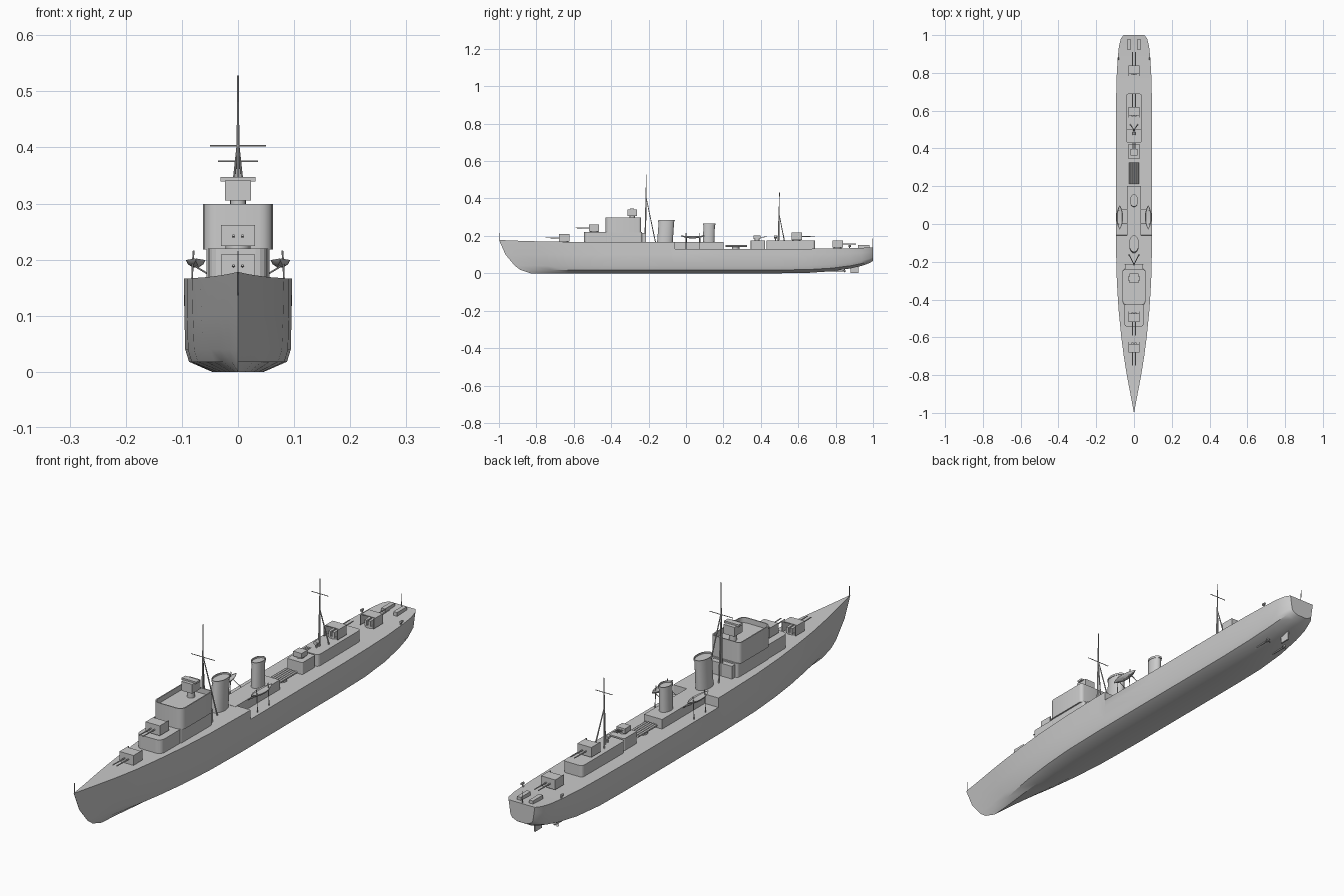
import bpy, bmesh, math
from mathutils import Vector

if "Cube" in bpy.data.objects:
    bpy.data.objects.remove(bpy.data.objects["Cube"])


def finish(name, bm, smooth=False):
    bmesh.ops.recalc_face_normals(bm, faces=bm.faces[:])
    me = bpy.data.meshes.new(name)
    bm.to_mesh(me)
    bm.free()
    ob = bpy.data.objects.new(name, me)
    bpy.context.collection.objects.link(ob)
    if smooth:
        bpy.ops.object.select_all(action='DESELECT')
        ob.select_set(True)
        bpy.context.view_layer.objects.active = ob
        bpy.ops.object.shade_smooth_by_angle(angle=math.radians(30))
    return ob


def skin(name, rings, smooth=False, hollow=None):
    """Loft equal-length closed rings and cap both ends; optionally sink the top."""
    bm = bmesh.new()
    vs = [[bm.verts.new(p) for p in r] for r in rings]
    n = len(vs[0])
    for a, b in zip(vs, vs[1:]):
        for i in range(n):
            j = (i + 1) % n
            bm.faces.new((a[i], a[j], b[j], b[i]))
    bm.faces.new(vs[0][::-1])
    top = bm.faces.new(vs[-1])
    if hollow:
        bm.normal_update()
        bmesh.ops.inset_region(bm, faces=[top], thickness=hollow[0])
        ext = bmesh.ops.extrude_face_region(bm, geom=[top])
        for v in ext['geom']:
            if isinstance(v, bmesh.types.BMVert):
                v.co.z -= hollow[1]
        bm.faces.remove(top)
    return finish(name, bm, smooth)


def plan(hx, y0, y1, rf=0.0, rb=0.0, seg=4):
    """Rectangle outline with rounded front and back corners."""
    pts = []
    for sx, y, r, a0 in ((1, y0, rf, -90), (1, y1, rb, 0), (-1, y1, rb, 90), (-1, y0, rf, 180)):
        if r == 0:
            pts.append((sx * hx, y))
            continue
        cy = y + r if y == y0 else y - r
        for k in range(seg + 1):
            a = math.radians(a0 + 90 * k / seg)
            pts.append((sx * (hx - r) + r * math.cos(a), cy + r * math.sin(a)))
    return pts


def prism(name, outline, z0, z1, smooth=False, hollow=None):
    return skin(name, [[(x, y, z) for x, y in outline] for z in (z0, z1)], smooth, hollow)


def box(name, x0, x1, y0, y1, z0, z1):
    return prism(name, [(x0, y0), (x1, y0), (x1, y1), (x0, y1)], z0, z1)


def rod(name, p, q, r, r2=None, n=8):
    p, q = Vector(p), Vector(q)
    rot = (q - p).to_track_quat('Z', 'Y')
    ring = lambda c, rad: [c + rot @ Vector((rad * math.cos(2 * math.pi * k / n),
                                             rad * math.sin(2 * math.pi * k / n), 0)) for k in range(n)]
    return skin(name, [ring(p, r), ring(q, r2 or r)], True)


# Hull: station = y, deck half width, deck height, keel height, lower fullness
stations = [(-1, 0.0005, .178, 0, .2), (-.9, .019, .174, 0, .55), (-.8, .038, .171, 0, .72),
            (-.7, .054, .169, 0, .82), (-.6, .067, .168, 0, .9), (-.45, .082, .167, 0, .95),
            (-.3, .091, .166, 0, 1), (-.1, .096, .166, 0, 1), (-.06, .096, .166, 0, 1),
            (-.0595, .096, .13, 0, 1), (.2, .096, .13, 0, 1), (.5, .096, .13, 0, 1),
            (.65, .095, .131, .002, 1), (.78, .092, .132, .011, .96), (.88, .086, .134, .026, .9),
            (.94, .080, .136, .040, .85), (.98, .070, .138, .054, .8), (1, .056, .139, .066, .75)]
levels = [(None, 1, 0), (.10, .995, .035), (.04, .98, .085), (.018, .91, .115), (0, .48, .17)]
rings = []
for y, b, deck, keel, full in stations:
    fade = max(0, (-.4 - y) / .6)
    right = []
    for i, (z, f, shift) in enumerate(levels):
        zz = deck if z is None else keel + z * (.13 - keel) / .13
        w = b * f * (1 - (1 - full) * (i / 4))
        right.append((w, y + shift * fade, zz))
    rings.append(right + [(-x, yy, z) for x, yy, z in reversed(right)])
skin("hull", rings, True)

# Deckhouses and open bridge
prism("forward_deckhouse", plan(.053, -.545, -.425, .022, .004), .16, .22)
prism("bridge_base", plan(.056, -.43, -.235, .01, .01), .16, .22)
prism("open_bridge", plan(.062, -.43, -.24, .024, .014), .218, .299, True, (.004, .02))
box("bridge_rear_step", -.045, .045, -.24, -.215, .16, .215)
prism("midship_deckhouse", plan(.038, -.07, .2), .125, .167)
prism("small_deckhouse", plan(.033, .345, .423, .006, .006), .125, .176)
prism("aft_deckhouse", plan(.041, .43, .69, .012, .012), .125, .175)

# Gun director on the bridge
rod("director_post", (0, -.287, .275), (0, -.287, .308), .014, n=16)
box("director_house", -.023, .023, -.312, -.262, .305, .341)
box("director_rangefinder", -.031, .031, -.299, -.277, .339, .347)


# Twin gun mounts with open-backed shields; s = -1 faces the bow
def gun(name, y, z, s):
    f, b, t, h = y + s * .029, y - s * .026, .003, .042
    w = .03
    u = [(-w, b), (-w, f), (w, f), (w, b), (w - t, b), (w - t, f - s * t), (-w + t, f - s * t), (-w + t, b)]
    bm = bmesh.new()
    lo = [bm.verts.new((px, py, z + .004)) for px, py in u]
    face = bm.faces.new(lo)
    ext = bmesh.ops.extrude_face_region(bm, geom=[face])
    for v in ext['geom']:
        if isinstance(v, bmesh.types.BMVert):
            v.co.z = z + h
    finish(name + "_shield", bm)
    ys = sorted((f, y - s * .016))
    box(name + "_roof", -w, w, ys[0], ys[1], z + h - .003, z + h)
    rod(name + "_turntable", (0, y, z - .004), (0, y, z + .007), .022, n=16)
    for side, x in (("left", -.008), ("right", .008)):
        rod(f"{name}_barrel_{side}", (x, y - s * .005, z + .021), (x, y + s * .1, z + .023), .0028, .002)
        yb = sorted((y - s * .022, y + s * .01))
        box(f"{name}_breech_{side}", x - .005, x + .005, yb[0], yb[1], z + .006, z + .027)


gun("gun_a", -.65, .167, -1)
gun("gun_b", -.49, .22, -1)
gun("gun_x", .59, .175, 1)
gun("gun_y", .81, .134, 1)


# Funnels: oval, slightly raked, with a rim
def funnel(name, y, rx, ry, z1, rake):
    rs = []
    for z, k in ((.16, 1.0), (z1 - .008, .98), (z1 - .008, 1.05), (z1, 1.05)):
        d = rake * (z - .16) / (z1 - .16)
        rs.append([(rx * k * math.cos(a * math.pi / 12), y + d + ry * k * math.sin(a * math.pi / 12), z)
                   for a in range(24)])
    skin(name, rs, True, (.003, .006))


funnel("forward_funnel", -.113, .025, .042, .285, .009)
funnel("aft_funnel", .121, .021, .031, .265, .003)


# Tripod masts with yards
def mast(name, y, z0, z1, zj, yfoot, xfoot, zyard, hyard):
    rod(name + "_pole", (0, y - .004, z0), (0, y + .002, z1), .0045, .0015)
    for side, s in (("left", -1), ("right", 1)):
        rod(f"{name}_leg_{side}", (s * xfoot, yfoot, z0), (0, y, zj), .0028, .002)
    rod(name + "_yard", (-hyard, y, zyard), (hyard, y, zyard), .0014)


mast("foremast", -.214, .165, .528, .41, -.163, .026, .403, .05)
mast("mainmast", .498, .173, .432, .315, .526, .02, .375, .036)
rod("jackstaff", (0, -.995, .175), (0, -.995, .215), .0012)
rod("ensign_staff", (0, .995, .135), (0, .997, .185), .0012)

# Ship's boats with davits, on both sides
for side, s in (("left", -1), ("right", 1)):
    secs = []
    for k in range(9):
        t = k / 4 - 1
        w = .0175 * max(.04, 1 - abs(t) ** 2.5)
        zt, d = .199 + .003 * t * t, .013 * max(.25, 1 - t * t * .7)
        secs.append([(s * .0755 + w * c, .035 + .063 * t, zt - d * q)
                     for c, q in ((-1, 0), (-.8, .55), (-.3, 1), (.3, 1), (.8, .55), (1, 0), (.75, .25), (-.75, .25))])
    skin("boat_" + side, secs, True)
    for i, y in enumerate((.0, .07)):
        path = [(s * .083, y, .128), (s * .081, y, .19), (s * .079, y, .216)]
        for j in range(2):
            rod(f"davit_{side}_{i}_{j}", path[j], path[j + 1], .0016)
        rod(f"boat_support_{side}_{i}", (s * .036, y + .005, .164), (s * .076, y + .005, .188), .0016)
    # Depth charge rack and thrower
    box("charge_rack_" + side, s * .026 - .008, s * .026 + .008, .92, .98, .133, .15)
    rod("thrower_base_" + side, (s * .08, .875, .13), (s * .084, .875, .143), .003)
    rod("thrower_charge_" + side, (s * .084, .868, .146), (s * .084, .882, .146), .0045)
    # Propeller and shaft
    rod("shaft_" + side, (s * .04, .68, .013), (s * .04, .845, .013), .003)
    rod("propeller_hub_" + side, (s * .04, .838, .013), (s * .04, .856, .013), .0045, .002)
    for k in range(3):
        a = math.radians(90 + 120 * k)
        u, v = Vector((math.cos(a), .15, math.sin(a))), Vector((-math.sin(a), .5, math.cos(a)))
        c = Vector((s * .04, .846, .013))
        blade = [c + u * r + v * q for r, q in ((.003, -.002), (.009, -.005), (.0125, 0), (.009, .005), (.003, .002))]
        skin(f"propeller_blade_{side}_{k}", [blade, [p + Vector((0, .001, 0)) for p in blade]])

# Torpedo tube mount
rod("torpedo_mount_base", (0, .265, .125), (0, .265, .14), .02, n=16)
for k in range(5):
    x = (k - 2) * .0105
    rod(f"torpedo_tube_{k}", (x, .212, .145), (x, .325, .145), .0052, n=12)

# Light anti-aircraft mount
rod("light_gun_base", (0, .38, .174), (0, .38, .184), .014, n=16)
box("light_gun_mount", -.018, .018, .362, .398, .182, .201)
for x in (-.009, -.003, .003, .009):
    rod("light_gun_barrel", (x, .39, .192), (x, .432, .195), .0014)

# Aft searchlight and rudder
rod("searchlight_post", (0, .478, .173), (0, .478, .192), .003)
rod("searchlight", (0, .47, .195), (0, .486, .195), .008, n=12)
box("rudder", -.003, .003, .88, .922, .001, .055)
